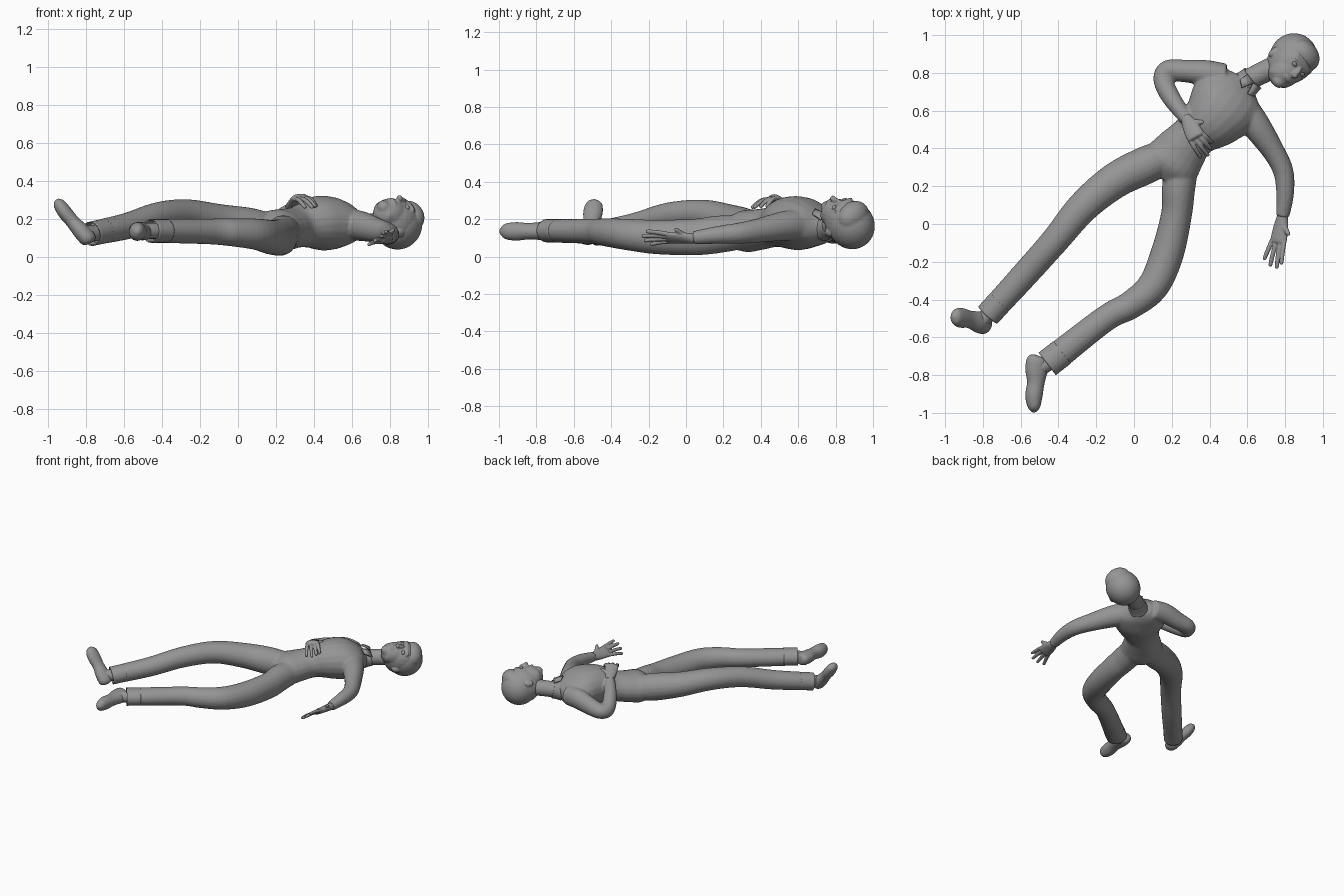
import bpy, bmesh, math
from mathutils import Vector, Matrix

if "Cube" in bpy.data.objects:
    bpy.data.objects.remove(bpy.data.objects["Cube"], do_unlink=True)

grey = bpy.data.materials.new("plain grey")
grey.use_nodes = True
grey.diffuse_color = (0.3, 0.3, 0.3, 1)
grey.node_tree.nodes["Principled BSDF"].inputs["Base Color"].default_value = (0.3, 0.3, 0.3, 1)
Z = Vector((0, 0, 1))


def spline(pts, steps):
    """Smooth stations (x, y, z, half width, half height) through the given ones."""
    p = [Vector(q) for q in pts]
    p = [p[0] * 2 - p[1]] + p + [p[-1] * 2 - p[-2]]
    out = []
    for a, b, c, d in zip(p, p[1:], p[2:], p[3:]):
        for i in range(steps):
            t = i / steps
            out.append(0.5 * (2 * b + (c - a) * t + (2 * a - 5 * b + 4 * c - d) * t * t
                              + (3 * b - a - 3 * c + d) * t ** 3))
    return out + [p[-2]]


def tube(bm, pts, up=Z, sides=20, steps=5, capped=True):
    """Loft ellipses along a path; up sets the direction of the half height."""
    st = spline(pts, steps)
    pos = [Vector(s[:3]) for s in st]
    rings = []
    for i, s in enumerate(st):
        t = (pos[min(i + 1, len(st) - 1)] - pos[max(i - 1, 0)]).normalized()
        side = t.cross(up).normalized()
        top = side.cross(t)
        ring = []
        for k in range(sides):
            a = math.tau * k / sides
            ring.append(bm.verts.new(pos[i] + side * max(s[3], .003) * math.cos(a)
                                     + top * max(s[4], .003) * math.sin(a)))
        rings.append(ring)
    for r, q in zip(rings, rings[1:]):
        for k in range(sides):
            n = (k + 1) % sides
            bm.faces.new((r[k], r[n], q[n], q[k]))
    if capped:
        bm.faces.new(rings[0][::-1])
        bm.faces.new(rings[-1])


def ball(bm, centre, axes, radii, seg=24):
    """Ellipsoid with its own axes."""
    m = Matrix([a * r for a, r in zip(axes, radii)]).transposed().to_4x4()
    bmesh.ops.create_uvsphere(bm, u_segments=seg, v_segments=seg // 2, radius=1,
                              matrix=Matrix.Translation(centre) @ m)


def finish(name, bm, voxel=0, smooth=0, thick=0):
    bmesh.ops.recalc_face_normals(bm, faces=bm.faces)
    me = bpy.data.meshes.new(name)
    bm.to_mesh(me)
    bm.free()
    me.materials.append(grey)
    ob = bpy.data.objects.new(name, me)
    bpy.context.scene.collection.objects.link(ob)
    for f in me.polygons:
        f.use_smooth = True
    if thick:
        ob.modifiers.new("Thickness", "SOLIDIFY").thickness = thick
    if voxel:
        r = ob.modifiers.new("Blend", "REMESH")
        r.mode, r.voxel_size, r.use_smooth_shade = "VOXEL", voxel, True
    if smooth:
        s = ob.modifiers.new("Relax", "SMOOTH")
        s.factor, s.iterations = 0.5, smooth
    bpy.ops.object.select_all(action="DESELECT")
    bpy.context.view_layer.objects.active = ob
    ob.select_set(True)
    if not voxel:
        bpy.ops.object.shade_smooth_by_angle(angle=math.radians(50))
    return ob


# Clothed body: torso, sleeves and trouser legs blended into one skin
right_leg = [(.17, .36, .14, .09, .09), (.06, .31, .16, .1, .1), (-.1, .23, .19, .095, .09),
             (-.27, .09, .225, .085, .08), (-.42, -.09, .215, .075, .075),
             (-.58, -.27, .165, .072, .07), (-.74, -.445, .13, .068, .065)]
left_leg = [(.25, .3, .13, .09, .09), (.235, .18, .12, .088, .1), (.225, .05, .105, .082, .098),
            (.175, -.16, .105, .088, .092), (.1, -.33, .12, .084, .083),
            (-.02, -.43, .13, .075, .075), (-.15, -.5, .135, .07, .068), (-.42, -.71, .138, .075, .063)]
body = bmesh.new()
tube(body, [(.14, .25, .13, .07, .06), (.19, .31, .135, .15, .11), (.25, .39, .145, .14, .11),
            (.32, .47, .16, .122, .11), (.41, .55, .18, .165, .14), (.48, .63, .175, .195, .14),
            (.54, .71, .16, .17, .1), (.58, .755, .155, .08, .06)])
tube(body, right_leg)
tube(body, left_leg)
tube(body, [(.48, .78, .165, .07, .075), (.38, .8, .165, .068, .075), (.27, .81, .14, .06, .065),
            (.18, .81, .125, .058, .055), (.155, .76, .13, .052, .055), (.19, .68, .175, .05, .05),
            (.245, .6, .225, .042, .042), (.28, .555, .255, .036, .032)])
tube(body, [(.56, .64, .17, .08, .085), (.64, .53, .165, .077, .08), (.735, .39, .14, .06, .065),
            (.79, .28, .125, .054, .056), (.8, .16, .115, .047, .047), (.787, .04, .1, .036, .036)])
tube(body, [(.55, .72, .15, .06, .06), (.62, .77, .165, .058, .058), (.74, .83, .175, .06, .06)])
finish("clothed_body", body, voxel=.009, smooth=5)

# Open trouser cuffs, ankles and shoes
shoes = {
    "right": (right_leg, Vector((-.9, .1, -.35)),
              [(-.775, -.525, .075, .02, .02), (-.785, -.525, .09, .055, .042),
               (-.82, -.52, .13, .058, .045), (-.87, -.505, .185, .047, .037),
               (-.915, -.497, .24, .053, .038), (-.945, -.49, .285, .042, .03),
               (-.955, -.487, .305, .01, .01)]),
    "left": (left_leg, Vector((-1, 0, .2)),
             [(-.5, -.7, .137, .02, .02), (-.505, -.715, .137, .045, .06),
              (-.515, -.77, .137, .048, .062), (-.52, -.84, .136, .044, .047),
              (-.53, -.91, .135, .05, .046), (-.53, -.97, .135, .04, .033),
              (-.53, -.998, .135, .01, .01)])}
for side, (leg, up, shoe) in shoes.items():
    a, b = Vector(leg[-2]), Vector(leg[-1])
    d = (b - a) / (b - a).length
    d[3] = d[4] = 0
    bm = bmesh.new()
    tube(bm, [b - d * .05, b, b + d * .05], capped=False)
    finish(side + "_trouser_cuff", bm, thick=.006)
    bm = bmesh.new()
    mid = Vector(shoe[2])
    ends = [b - d * .04, b + d * .04, mid]
    tube(bm, [tuple(e[:3]) + (.042, .042) for e in ends])
    finish(side + "_ankle", bm)
    bm = bmesh.new()
    tube(bm, shoe, up=up)
    finish(side + "_shoe", bm, voxel=.007, smooth=3)


# Hands: a flat palm, four bent fingers and a thumb
def hand(name, wrist, knuckle, across, lift, tips, thumb):
    w, k, across = Vector(wrist), Vector(knuckle), Vector(across)
    up = across.cross(k - w).normalized()
    up = up if up.z > 0 else -up
    bm = bmesh.new()
    grow = (k - w) * .12
    tube(bm, [tuple(w - grow) + (.03, .028), tuple(w.lerp(k, .4)) + (.043, .024),
              tuple(k) + (.048, .02), tuple(k + grow) + (.03, .008)], up=up)
    for i, tip in enumerate(tips):
        root = k + across * (i - 1.5) * .024
        tip = Vector(tip)
        mid = root.lerp(tip, .5) + up * lift
        end = tip - (tip - mid) * .12
        tube(bm, [tuple(root - grow) + (.012, .012), tuple(mid) + (.0125, .012),
                  tuple(end) + (.0105, .01), tuple(tip) + (.003, .003)], up=up, sides=10)
    base, tip = w.lerp(k, .2), Vector(thumb)
    tube(bm, [tuple(base) + (.02, .018), tuple(base.lerp(tip, .6)) + (.015, .014),
              tuple(tip.lerp(base, .1)) + (.011, .01), tuple(tip) + (.003, .003)], up=up, sides=10)
    finish(name, bm, voxel=.004, smooth=2)


hand("right_hand", (.28, .555, .262), (.325, .465, .315), (-.88, -.46, -.1), .018,
     [(.415, .43, .265), (.41, .395, .265), (.395, .36, .26), (.355, .35, .26)], (.37, .54, .31))
hand("left_hand", (.785, .03, .098), (.765, -.09, .1), (-.85, .1, -.5), .004,
     [(.78, -.215, .135), (.755, -.237, .11), (.72, -.225, .085), (.688, -.19, .065)],
     (.822, -.06, .15))

# Head, turned a little to its left: skull, face, jaw, nose, lips, brow and ears
C = Vector((.832, .866, .18))
H = Vector((.76, .64, -.08)).normalized()
F = Vector((.26, -.43, .86))
F = (F - H * F.dot(H)).normalized()
L = H.cross(F)


def at(h, l, f):
    return C + H * h + L * l + F * f


head = bmesh.new()
features = [((0, 0, 0), (.138, .115, .13)), ((-.06, 0, .045), (.1, .083, .088)),
            ((-.128, 0, .085), (.033, .037, .035)), ((-.03, 0, .135), (.034, .014, .018)),
            ((-.048, 0, .148), (.014, .018, .016)), ((-.085, 0, .125), (.013, .03, .014)),
            ((.022, 0, .115), (.018, .07, .018))]
for s in (-1, 1):
    features += [((-.045, s * .108, -.005), (.035, .014, .022)),
                 ((-.09, s * .045, .05), (.05, .03, .05))]
for place, radii in features:
    ball(head, at(*place), (H, L, F), radii)
finish("head", head, voxel=.006, smooth=4)

eyes = bmesh.new()
for s in (-1, 1):
    ball(eyes, at(-.008, s * .037, .118), (H, L, F), (.012, .018, .012), 16)
finish("eyes", eyes)

# Hair cap swept back from the forehead
hair = bmesh.new()
ball(hair, at(.022, 0, -.012), (H, L, F), (.128, .123, .13), 32)
ball(hair, at(.07, 0, .05), (H, L, F), (.07, .095, .075), 32)
finish("hair", hair, voxel=.007, smooth=4)

# Shirt collar: a band round the neck and two pointed flaps
collar = bmesh.new()
tube(collar, [(.575, .735, .155, .072, .072), (.6, .755, .16, .066, .066),
              (.625, .775, .166, .064, .064)], capped=False)
finish("collar_band", collar, thick=.006)
flaps = bmesh.new()
for pts in ([(.6, .79, .225), (.635, .745, .235), (.57, .72, .262), (.56, .765, .245)],
            [(.635, .745, .235), (.675, .72, .2), (.635, .675, .232), (.605, .69, .258)]):
    flaps.faces.new([flaps.verts.new(p) for p in pts])
finish("collar_flaps", flaps, thick=.009)
